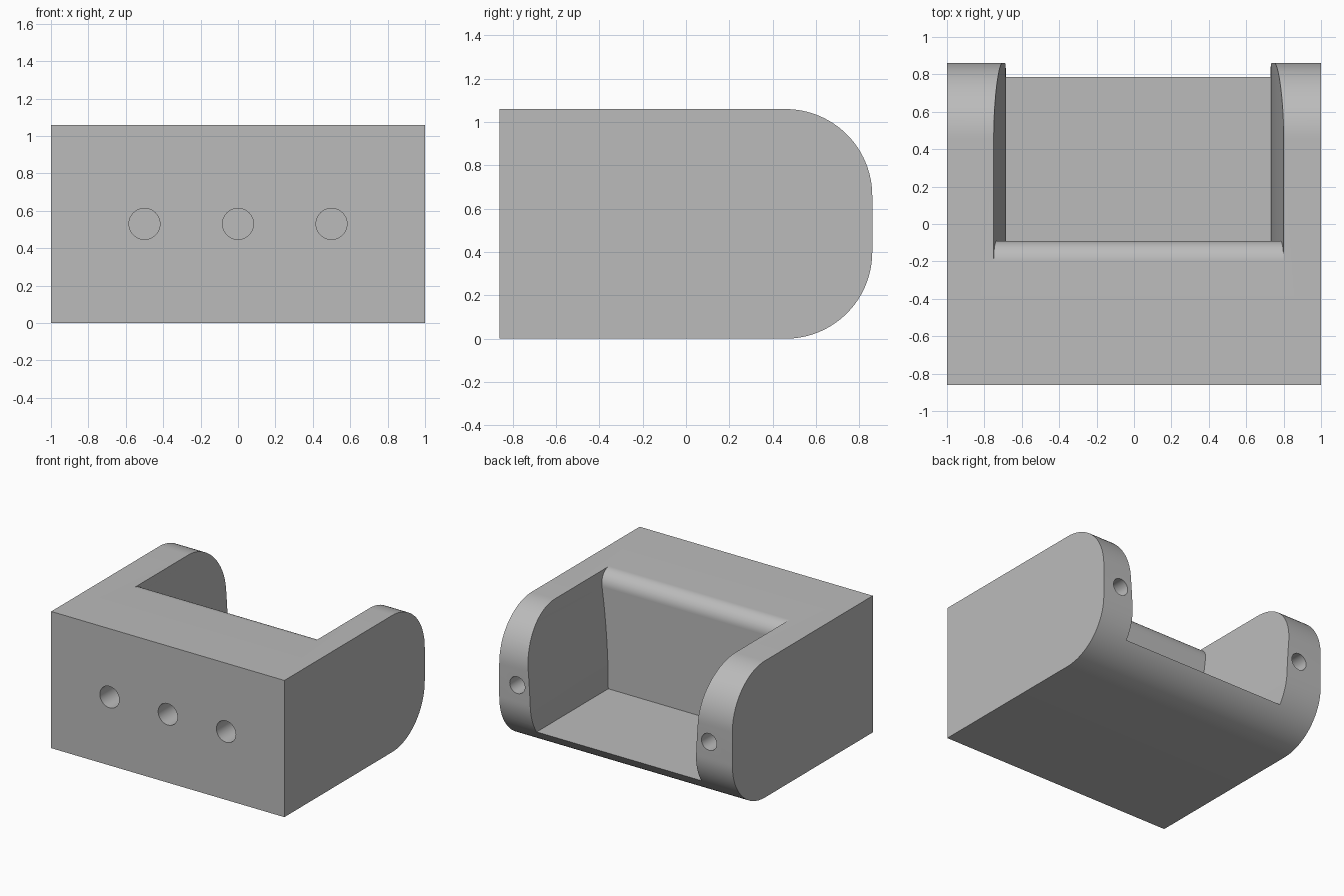
import bpy
import bmesh
from math import sin, cos, pi, radians
from mathutils import Matrix, Vector

cube = bpy.data.objects.get("Cube")
if cube:
    bpy.data.objects.remove(cube, do_unlink=True)

HEIGHT, BACK, FLOOR = 1.06, 0.86, 0.17
ROUND, LIP = 0.4, 0.11

grey = bpy.data.materials.new("plain_grey")
grey.use_nodes = True
grey.diffuse_color = (0.5, 0.5, 0.5, 1)
grey.node_tree.nodes["Principled BSDF"].inputs["Base Color"].default_value = (0.5, 0.5, 0.5, 1)


def finish(name, bm):
    bmesh.ops.recalc_face_normals(bm, faces=bm.faces)
    mesh = bpy.data.meshes.new(name)
    bm.to_mesh(mesh)
    bm.free()
    mesh.materials.append(grey)
    obj = bpy.data.objects.new(name, mesh)
    bpy.context.collection.objects.link(obj)
    return obj


def extrude(name, points, along):
    """Close a 3D profile and sweep it along a vector."""
    bm = bmesh.new()
    face = bm.faces.new([bm.verts.new(p) for p in points])
    swept = bmesh.ops.extrude_face_region(bm, geom=[face], use_keep_orig=True)
    verts = [v for v in swept["geom"] if isinstance(v, bmesh.types.BMVert)]
    bmesh.ops.translate(bm, vec=Vector(along), verts=verts)
    return finish(name, bm)


def arc(y, z, radius, start, end, steps=24):
    angles = [radians(start + (end - start) * i / steps) for i in range(steps + 1)]
    return [(y + radius * cos(a), z + radius * sin(a)) for a in angles]


def drill(name, x, y, radius, depth=0.5):
    """Blind hole cutter centred on the face at y."""
    bm = bmesh.new()
    bmesh.ops.create_cone(bm, cap_ends=True, segments=48, radius1=radius, radius2=radius,
                          depth=2 * depth,
                          matrix=Matrix.Translation((x, y, HEIGHT / 2)) @ Matrix.Rotation(pi / 2, 4, "X"))
    return finish(name, bm)


def combine(target, tool, operation):
    mod = target.modifiers.new(tool.name, "BOOLEAN")
    mod.operation, mod.object, mod.solver = operation, tool, "EXACT"
    bpy.context.view_layer.objects.active = target
    bpy.ops.object.modifier_apply(modifier=mod.name)
    bpy.data.objects.remove(tool, do_unlink=True)


# Block with a rounded back
side = [(-BACK, 0)] + arc(BACK - ROUND, ROUND, ROUND, -90, 0)
side += arc(BACK - ROUND, HEIGHT - ROUND, ROUND, 0, 90) + [(-BACK, HEIGHT)]
body = extrude("bracket_body", [(-1, y, z) for y, z in side], (2, 0, 0))

# Pocket: walls flaring towards the top, crossed with a rounded front lip
levels = [i / 16 for i in range(20)]
flare = [(-0.685 - 0.065 * t * t, FLOOR + t * (HEIGHT - FLOOR)) for t in levels]
flare += [(0.73 + 0.07 * t * t, FLOOR + t * (HEIGHT - FLOOR)) for t in reversed(levels)]
pocket = extrude("pocket", [(x, -0.5, z) for x, z in flare], (0, 1.6, 0))
lip = [(-0.09, FLOOR - 0.1), (1, FLOOR - 0.1), (1, 1.4), (-0.2, 1.4)]
lip += arc(-0.2, HEIGHT - LIP, LIP, 90, 0, 16)
combine(pocket, extrude("pocket_lip", [(-1, y, z) for y, z in lip], (2, 0, 0)), "INTERSECT")
combine(body, pocket, "DIFFERENCE")

# Front mounting holes and a smaller hole in the end of each arm
for x in (-0.5, 0, 0.5):
    combine(body, drill("front_hole", x, -BACK, 0.083), "DIFFERENCE")
for x in (-0.8, 0.845):
    combine(body, drill("arm_hole", x, BACK, 0.065), "DIFFERENCE")

# Smooth curved surfaces, crisp edges
bpy.ops.object.select_all(action="DESELECT")
body.select_set(True)
bpy.context.view_layer.objects.active = body
bpy.ops.object.shade_smooth_by_angle(angle=radians(25))
